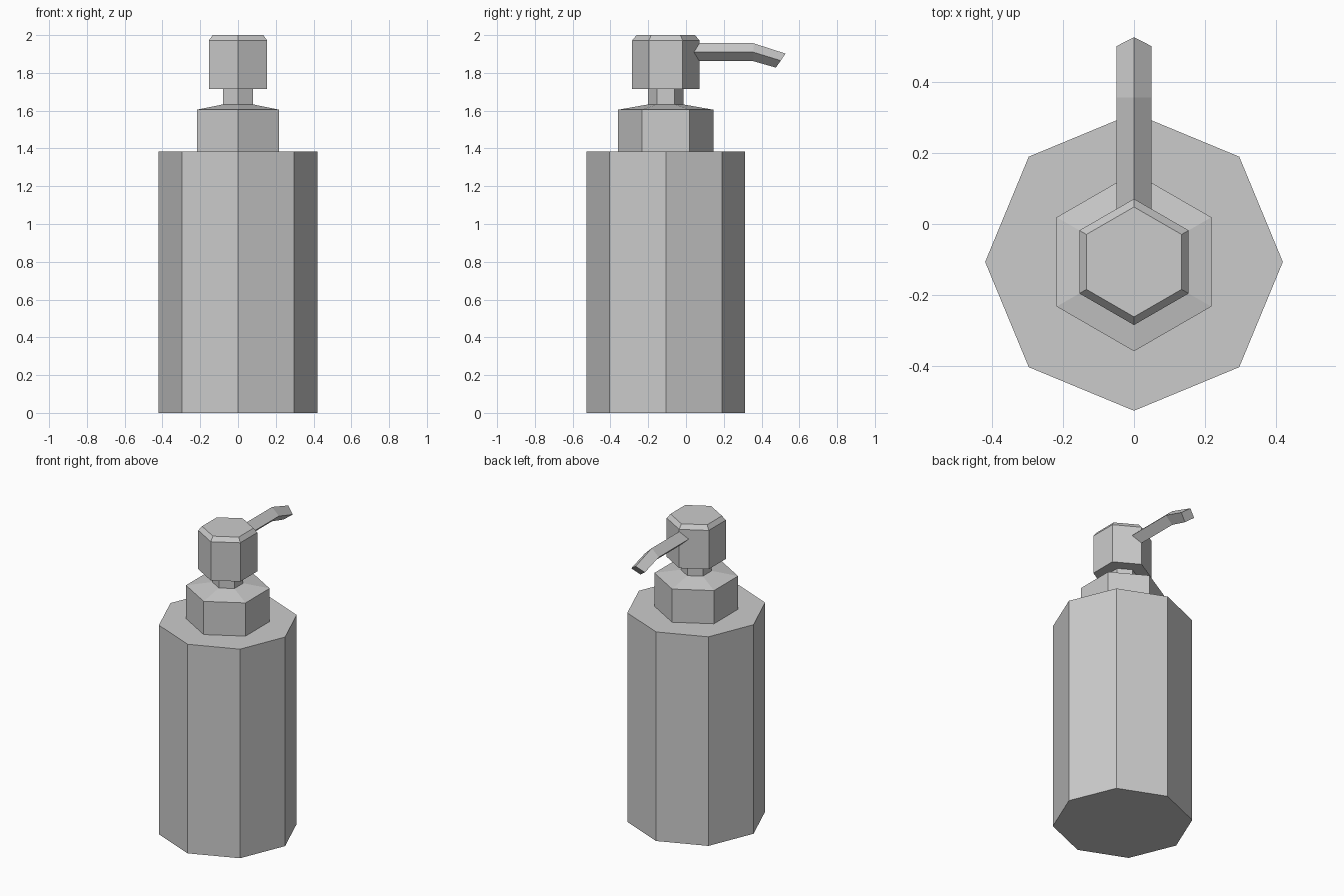
import bpy, bmesh
from math import sin, cos, pi
from mathutils import Vector

if "Cube" in bpy.data.objects:
    bpy.data.objects.remove(bpy.data.objects["Cube"])

CY = -0.107  # bottle axis in y


def skin(name, rings, cap_start=True, cap_end=True):
    """Join equal-sized rings of points into one flat-faced mesh."""
    bm = bmesh.new()
    loops = [[bm.verts.new(p) for p in ring] for ring in rings]
    n = len(loops[0])
    for a, b in zip(loops, loops[1:]):
        for i in range(n):
            j = (i + 1) % n
            bm.faces.new((a[i], a[j], b[j], b[i]))
    if cap_start:
        bm.faces.new(loops[0][::-1])
    if cap_end:
        bm.faces.new(loops[-1])
    bmesh.ops.recalc_face_normals(bm, faces=bm.faces)
    mesh = bpy.data.meshes.new(name)
    bm.to_mesh(mesh)
    bm.free()
    obj = bpy.data.objects.new(name, mesh)
    bpy.context.collection.objects.link(obj)
    return obj


def turned(name, profile, sides, **caps):
    """Revolve (radius, z) pairs, with one corner pointing along +y."""
    angles = [pi / 2 + 2 * pi * i / sides for i in range(sides)]
    return skin(name, [[(r * cos(a), CY + r * sin(a), z) for a in angles]
                       for r, z in profile], **caps)


# Octagonal bottle
turned("bottle", [(0.42, 0), (0.42, 1.385)], 8)

# Hexagonal collar, neck and chamfered pump head
turned("pump", [(0.252, 1.385), (0.252, 1.605), (0.093, 1.633), (0.093, 1.715),
                (0.178, 1.715), (0.178, 1.972), (0.155, 2.0)], 6)

# Diamond-section spout: top and bottom (y, z) of each station
stations = [((0.0, 1.957), (0.0, 1.862)),
            ((0.357, 1.957), (0.357, 1.862)),
            ((0.527, 1.902), (0.476, 1.828))]
rings = []
for top, bottom in stations:
    t, b = Vector((0, *top)), Vector((0, *bottom))
    mid, side = (t + b) / 2, Vector((0.05, 0, 0))
    rings.append([t, mid + side, b, mid - side])
skin("spout", rings)
